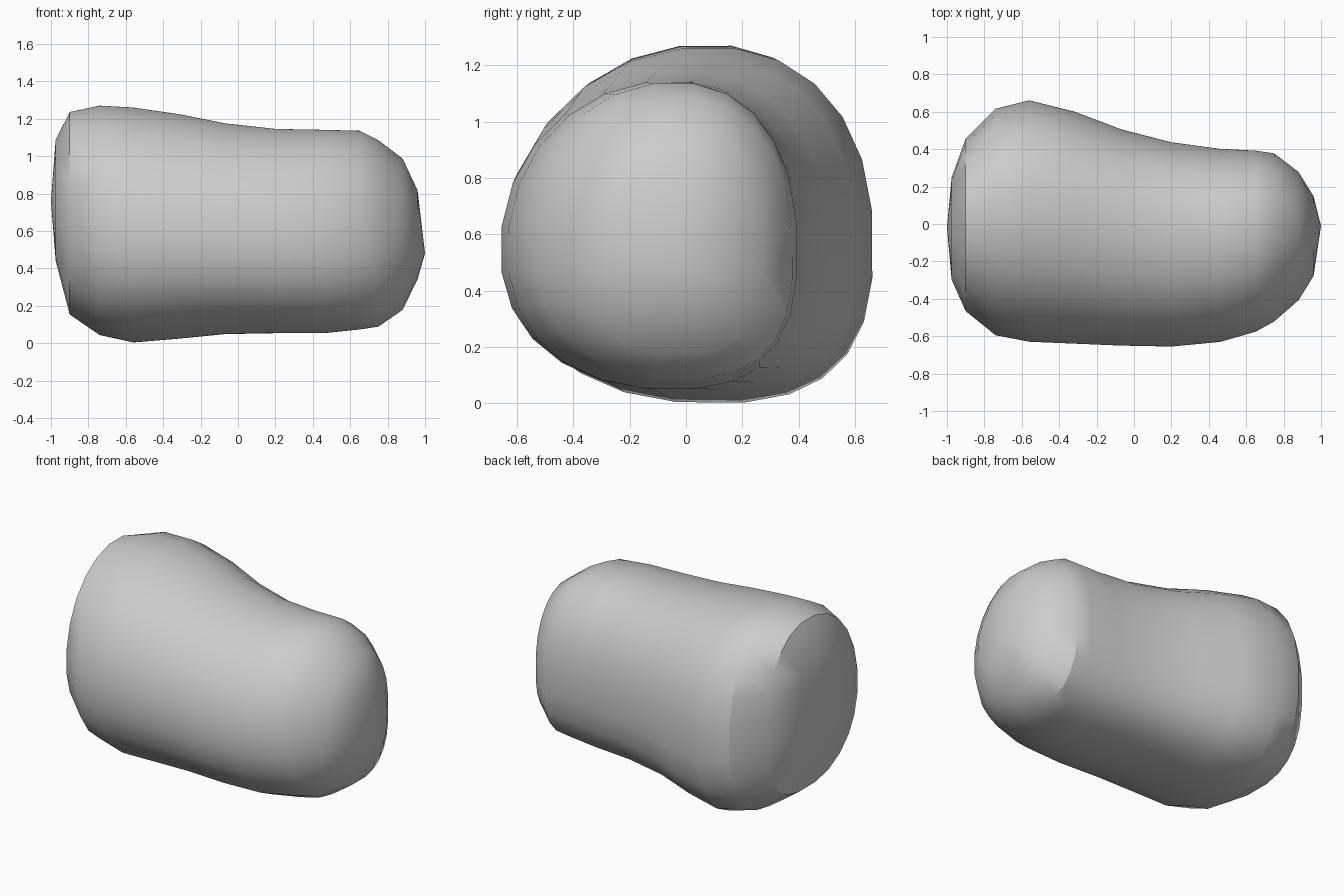
import bpy, bmesh
from math import cos, sin, pi

cube = bpy.data.objects.get("Cube")
if cube:
    bpy.data.objects.remove(cube, do_unlink=True)

SIDES = 24

# Cross-sections along the body: x, front y, back y, bottom z, top z
SECTIONS = [
    (-0.975, -0.30, 0.25, 0.44, 1.09),
    (-0.90, -0.47, 0.46, 0.15, 1.24),
    (-0.74, -0.60, 0.62, 0.04, 1.275),
    (-0.56, -0.635, 0.665, 0.00, 1.265),
    (-0.32, -0.645, 0.605, 0.02, 1.23),
    (-0.07, -0.655, 0.51, 0.045, 1.18),
    (0.20, -0.66, 0.44, 0.05, 1.15),
    (0.46, -0.635, 0.405, 0.05, 1.145),
    (0.65, -0.58, 0.395, 0.07, 1.14),
    (0.75, -0.525, 0.38, 0.085, 1.09),
    (0.88, -0.41, 0.28, 0.175, 0.99),
    (0.96, -0.28, 0.15, 0.34, 0.82),
]
LEFT_TIP = (1.0, -0.01, 0.48)
RIGHT_TIP = (-1.0, -0.02, 0.76)


def ring(bm, x, y0, y1, z0, z1):
    """One rounded section, fuller at the lower back than at the upper front."""
    cy = y0 + (y1 - y0) * 0.55
    cz = z0 + (z1 - z0) * 0.45
    verts = []
    for i in range(SIDES):
        a = 2 * pi * (i + 0.5) / SIDES
        c, s = cos(a), sin(a)
        if s > 0:
            n = 2.25 if c > 0 else 2.05
        else:
            n = 2.7 if c > 0 else 2.2
        ry = y1 - cy if c > 0 else cy - y0
        rz = z1 - cz if s > 0 else cz - z0
        y = cy + ry * (1 if c > 0 else -1) * abs(c) ** (2 / n)
        z = cz + rz * (1 if s > 0 else -1) * abs(s) ** (2 / n)
        verts.append(bm.verts.new((x, y, z)))
    return verts


def cap(bm, loop, tip):
    """Close an end with a shallow fan."""
    centre = bm.verts.new(tip)
    for i in range(SIDES):
        bm.faces.new((loop[i], loop[(i + 1) % SIDES], centre))


# Body: a lofted bean shape closed at both ends
bm = bmesh.new()
loops = [ring(bm, *s) for s in SECTIONS]
for a, b in zip(loops, loops[1:]):
    for i in range(SIDES):
        j = (i + 1) % SIDES
        bm.faces.new((a[i], a[j], b[j], b[i]))
cap(bm, loops[0], RIGHT_TIP)
cap(bm, loops[-1], LEFT_TIP)
bmesh.ops.recalc_face_normals(bm, faces=bm.faces)
mesh = bpy.data.meshes.new("rounded_body")
bm.to_mesh(mesh)
bm.free()

# Plain grey material
grey = bpy.data.materials.new("plain_grey")
grey.use_nodes = True
colour = (0.6, 0.6, 0.6, 1)
grey.diffuse_color = colour
grey.node_tree.nodes["Principled BSDF"].inputs["Base Color"].default_value = colour
mesh.materials.append(grey)

body = bpy.data.objects.new("rounded_body", mesh)
bpy.context.collection.objects.link(body)
bpy.ops.object.select_all(action="DESELECT")
body.select_set(True)
bpy.context.view_layer.objects.active = body
bpy.ops.object.shade_smooth_by_angle(angle=pi / 6)
